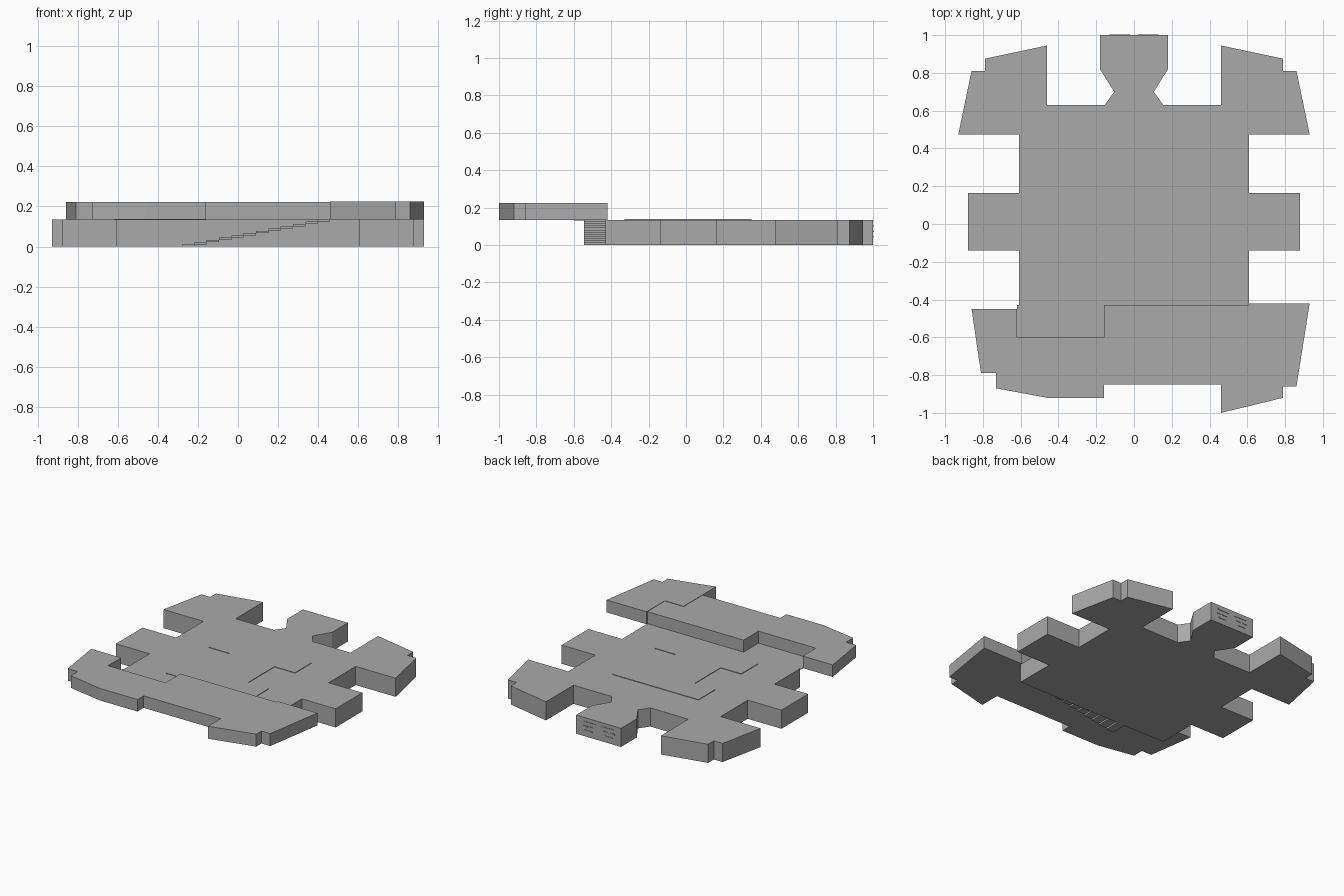
import bpy
import bmesh

cube = bpy.data.objects.get("Cube")
if cube:
    bpy.data.objects.remove(cube, do_unlink=True)

# One plain grey for everything
grey = bpy.data.materials.new("plain_grey")
grey.use_nodes = True
colour = (0.4, 0.4, 0.4, 1)
grey.diffuse_color = colour
grey.node_tree.nodes["Principled BSDF"].inputs["Base Color"].default_value = colour


def finish(name, bm):
    bmesh.ops.recalc_face_normals(bm, faces=bm.faces)
    mesh = bpy.data.meshes.new(name)
    bm.to_mesh(mesh)
    bm.free()
    mesh.materials.append(grey)
    obj = bpy.data.objects.new(name, mesh)
    bpy.context.collection.objects.link(obj)
    return obj


def slab(name, outline, bottom, top):
    """Extrude a flat outline into a slab."""
    bm = bmesh.new()
    face = bm.faces.new([bm.verts.new((x, y, bottom)) for x, y in outline])
    moved = bmesh.ops.extrude_face_region(bm, geom=[face])["geom"]
    bmesh.ops.translate(bm, vec=(0, 0, top - bottom),
                        verts=[v for v in moved if isinstance(v, bmesh.types.BMVert)])
    return finish(name, bm)


def box(name, x0, x1, y0, y1, z0, z1):
    return slab(name, [(x0, y0), (x1, y0), (x1, y1), (x0, y1)], z0, z1)


def mirrored(half):
    return half + [(-x, y) for x, y in reversed(half)]


FLOOR = 0.135
ROOF = 0.225

# Lower floor with back wings, side tabs and necked tail
half = [(.61, -.43), (.61, -.14), (.88, -.14), (.88, .165), (.61, .165),
        (.61, .475), (.93, .475), (.86, .81), (.79, .81), (.79, .875),
        (.46, .945), (.46, .63), (.155, .63), (.105, .70), (.18, .82), (.18, 1)]
slab("lower_floor", mirrored(half), 0, FLOOR)

# Upper floor with two uneven wings
slab("upper_floor", [
    (-.86, -.45), (-.62, -.45), (-.62, -.60), (-.16, -.60), (-.16, -.43),
    (.61, -.43), (.61, -.63), (.46, -.63), (.46, -.85), (-.16, -.85),
    (-.16, -.92), (-.46, -.92), (-.73, -.87), (-.73, -.79), (-.81, -.79)],
    FLOOR, ROOF - .003)
slab("upper_left_wing", [
    (.61, -.42), (.93, -.42), (.86, -.86), (.79, -.86), (.79, -.92),
    (.46, -1), (.46, -.63), (.61, -.63)], FLOOR, ROOF)

# Thin landing that joins the two floors
box("landing", -.62, -.16, -.60, -.43, FLOOR - .003, FLOOR)

# Open stairs under the upper floor
steps = 12
run, rise = .74 / steps, FLOOR / steps
for i in range(steps):
    x = -.28 + i * run
    box("stair_step", x, x + run, -.545, -.43, i * rise, (i + 1) * rise)

# Raised floor panel shaped like a beam section
panel = [(.19, -.16), (.345, -.16), (.345, .0), (.19, .0)]
panel = [(.345, -.33), (.345, -.14), (.18, -.14), (.18, .16), (.345, .16), (.345, .35)]
slab("floor_panel", mirrored(panel), FLOOR, FLOOR + .004)

# Small trim strips on the tail's back face
for side in (-1, 1):
    for x, width, z in ((.07, .10, .10), (.06, .04, .07), (.11, .04, .07), (.08, .06, .04)):
        c = side * x
        box("tail_trim", c - width / 2, c + width / 2, .998, 1.003, z, z + .008)
